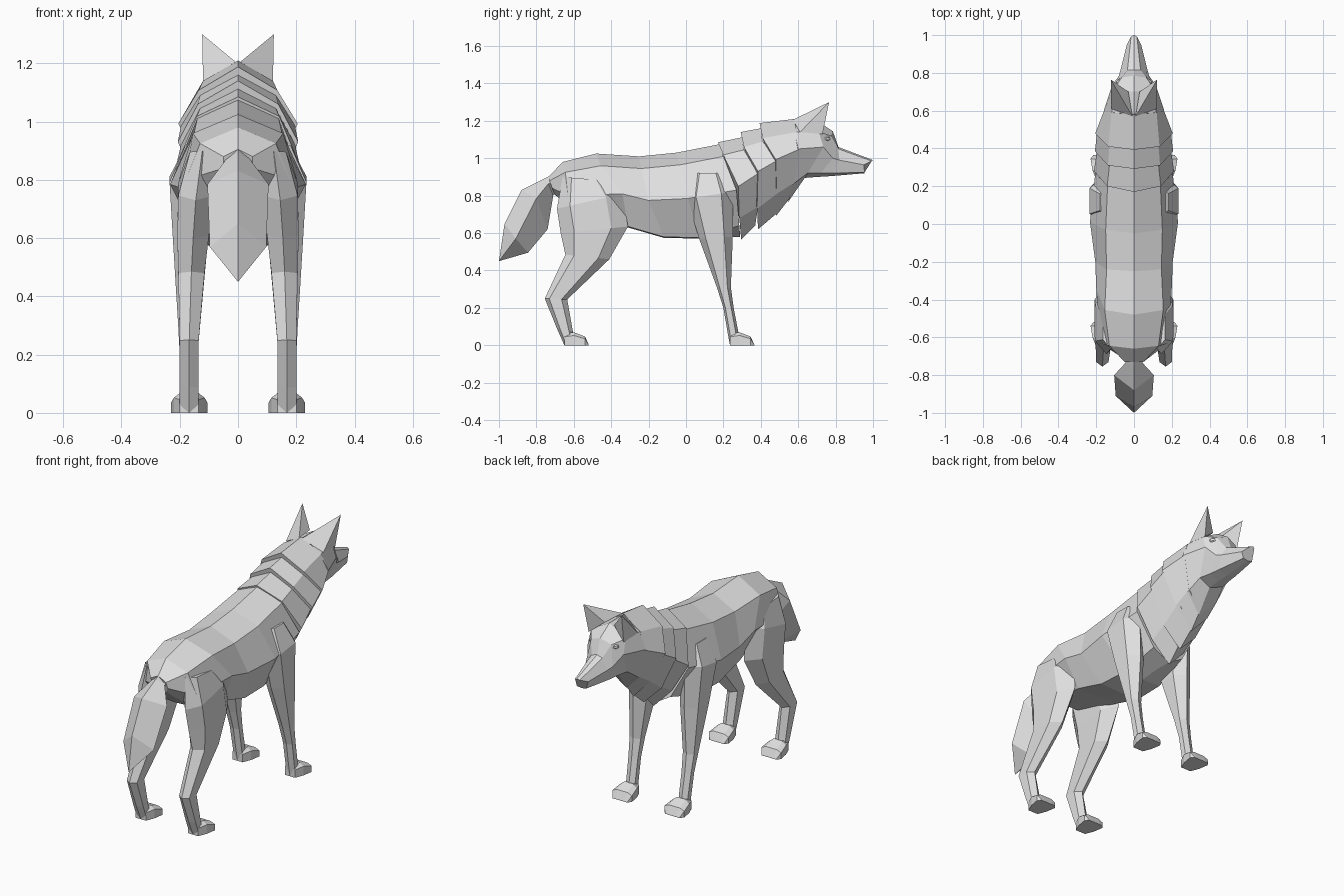
import bpy, bmesh

grey = bpy.data.materials.new("light_grey")
grey.diffuse_color = (0.75, 0.75, 0.75, 1)


def finish(name, bm, mirror=False):
    bmesh.ops.remove_doubles(bm, verts=bm.verts, dist=0.0005)
    bmesh.ops.recalc_face_normals(bm, faces=bm.faces)
    me = bpy.data.meshes.new(name)
    bm.to_mesh(me)
    bm.free()
    me.materials.append(grey)
    ob = bpy.data.objects.new(name, me)
    bpy.context.collection.objects.link(ob)
    if mirror:
        ob.modifiers.new("mirror", "MIRROR")
    return ob


def loft(name, rings, mirror=False):
    """Skin closed rings of (x, y, z) points and cap both ends."""
    bm = bmesh.new()
    loops = [[bm.verts.new(p) for p in r] for r in rings]
    n = len(rings[0])
    for a, b in zip(loops, loops[1:]):
        for i in range(n):
            j = (i + 1) % n
            bm.faces.new((a[i], a[j], b[j], b[i]))
    bm.faces.new(loops[0])
    bm.faces.new(loops[-1])
    return finish(name, bm, mirror)


def sym(top, *pts):
    """Full ring from a right half: top (y, z), side points, bottom (y, z)."""
    *sides, bottom = pts
    left = [(-x, y, z) for x, y, z in reversed(sides)]
    return [(0, *top), *sides, (0, *bottom), *left]


# Torso from rump to shoulders
loft("torso", [
    sym((-.73, .905), (.05, -.73, .88), (.05, -.715, .84), (.035, -.705, .81), (-.7, .805)),
    sym((-.66, .98), (.13, -.645, .925), (.18, -.63, .80), (.09, -.58, .70), (-.57, .69)),
    sym((-.48, 1.025), (.155, -.455, .96), (.2, -.34, .81), (.13, -.31, .635), (-.31, .63)),
    sym((-.25, 1.01), (.145, -.24, .945), (.205, -.2, .775), (.13, -.12, .58), (-.12, .575)),
    sym((-.05, 1.03), (.15, -.03, .965), (.233, .01, .785), (.12, .07, .575), (.07, .57)),
    sym((.18, 1.075), (.14, .2, 1.01), (.205, .27, .83), (.1, .285, .64), (.29, .58)),
])

# Overlapping fur collars on the neck
loft("rear_collar", [
    sym((.17, 1.085), (.142, .2, 1.018), (.212, .28, .85), (.11, .285, .68), (.295, .565)),
    sym((.3, 1.112), (.13, .31, 1.045), (.195, .395, .925), (.105, .385, .74), (.37, .64)),
])
loft("middle_collar", [
    sym((.292, 1.14), (.138, .31, 1.06), (.207, .385, .93), (.11, .38, .73), (.385, .62)),
    sym((.4, 1.16), (.13, .41, 1.09), (.195, .49, .99), (.105, .5, .82), (.485, .705)),
])
loft("front_collar", [
    sym((.393, 1.188), (.135, .41, 1.108), (.205, .48, .993), (.11, .485, .81), (.48, .69)),
    sym((.58, 1.21), (.12, .59, 1.14), (.155, .61, 1.05), (.1, .58, .87), (.55, .78)),
])

# Head and muzzle
loft("head", [
    sym((.56, 1.2), (.118, .58, 1.14), (.16, .6, 1.05), (.1, .57, .86), (.545, .765)),
    sym((.7, 1.2), (.11, .71, 1.14), (.115, .735, 1.06), (.08, .65, .92), (.635, .895)),
    sym((.785, 1.145), (.065, .775, 1.12), (.08, .785, 1.0), (.065, .72, .92), (.7, .9)),
    sym((.815, 1.06), (.035, .815, 1.05), (.07, .82, .99), (.058, .78, .92), (.78, .905)),
    sym((1.0, .99), (.015, .993, .985), (.038, .95, .965), (.03, .955, .925), (.955, .92)),
])

# Ears: a leaning spike on a four sided base
bm = bmesh.new()
tip = bm.verts.new((.123, .765, 1.3))
base = [bm.verts.new(p) for p in
        ((.008, .57, 1.205), (.12, .61, 1.14), (.112, .73, 1.13), (.03, .7, 1.195))]
for i in range(4):
    bm.faces.new((base[i], base[(i + 1) % 4], tip))
bm.faces.new(base)
finish("ears", bm, True)

# Eyes
bm = bmesh.new()
bmesh.ops.create_icosphere(bm, subdivisions=1, radius=1)
for v in bm.verts:
    x, y, z = v.co
    v.co = (.08 + .014 * x - .006 * y, .755 + .018 * y, 1.105 + .015 * z)
finish("eyes", bm, True)

# Bushy drooping tail
loft("tail", [
    sym((-.70, .92), (.045, -.715, .87), (-.70, .81)),
    sym((-.75, .895), (.045, -.735, .865), (-.71, .80)),
    sym((-.88, .83), (.105, -.80, .785), (-.74, .62)),
    sym((-.97, .65), (.097, -.91, .57), (-.845, .495)),
    sym((-1, .45), (0, -1, .45), (-1, .45)),
])


def leg_ring(yb, zb, yf, zf, xi, xo):
    """Six sided leg section between a back edge and a front edge."""
    def p(x, t):
        return (x, yb + (yf - yb) * t, zb + (zf - zb) * t)
    xm = (xi + xo) / 2
    return [p(xm, 0), p(xo, .2), p(xo, .75), p(xm, 1), p(xi, .75), p(xi, .2)]


def paw(name, y):
    """Wedge shaped paw whose heel is at y."""
    rings = []
    for dy, h, xi, xo in ((0, .06, .135, .2), (.05, .07, .115, .22),
                          (.11, .047, .105, .23), (.13, 0, .12, .215)):
        inset = (xo - xi) * .22
        top = max(h, .004)
        rings.append([(xi, y + dy, 0), (xo, y + dy, 0), (xo, y + dy, top * .75),
                      (xo - inset, y + dy, top), (xi + inset, y + dy, top),
                      (xi, y + dy, top * .75)])
    loft(name, rings, True)


# Hind legs
loft("hind_legs", [leg_ring(*r) for r in (
    (-.66, .90, -.42, .88, .08, .165),
    (-.69, .73, -.34, .81, .085, .205),
    (-.67, .60, -.31, .635, .10, .208),
    (-.645, .485, -.41, .46, .115, .205),
    (-.755, .25, -.635, .245, .135, .2),
    (-.69, .09, -.605, .075, .135, .2),
    (-.65, 0, -.59, 0, .135, .2))], True)
paw("hind_paws", -.65)

# Front legs
loft("front_legs", [leg_ring(*r) for r in (
    (.04, .92, .2, .92, .1, .18),
    (.005, .785, .25, .82, .1, .235),
    (.07, .57, .25, .58, .105, .222),
    (.165, .31, .24, .31, .135, .206),
    (.2, .2, .255, .2, .14, .2),
    (.222, .07, .28, .07, .14, .197),
    (.235, 0, .29, 0, .14, .197))], True)
paw("front_paws", .235)
